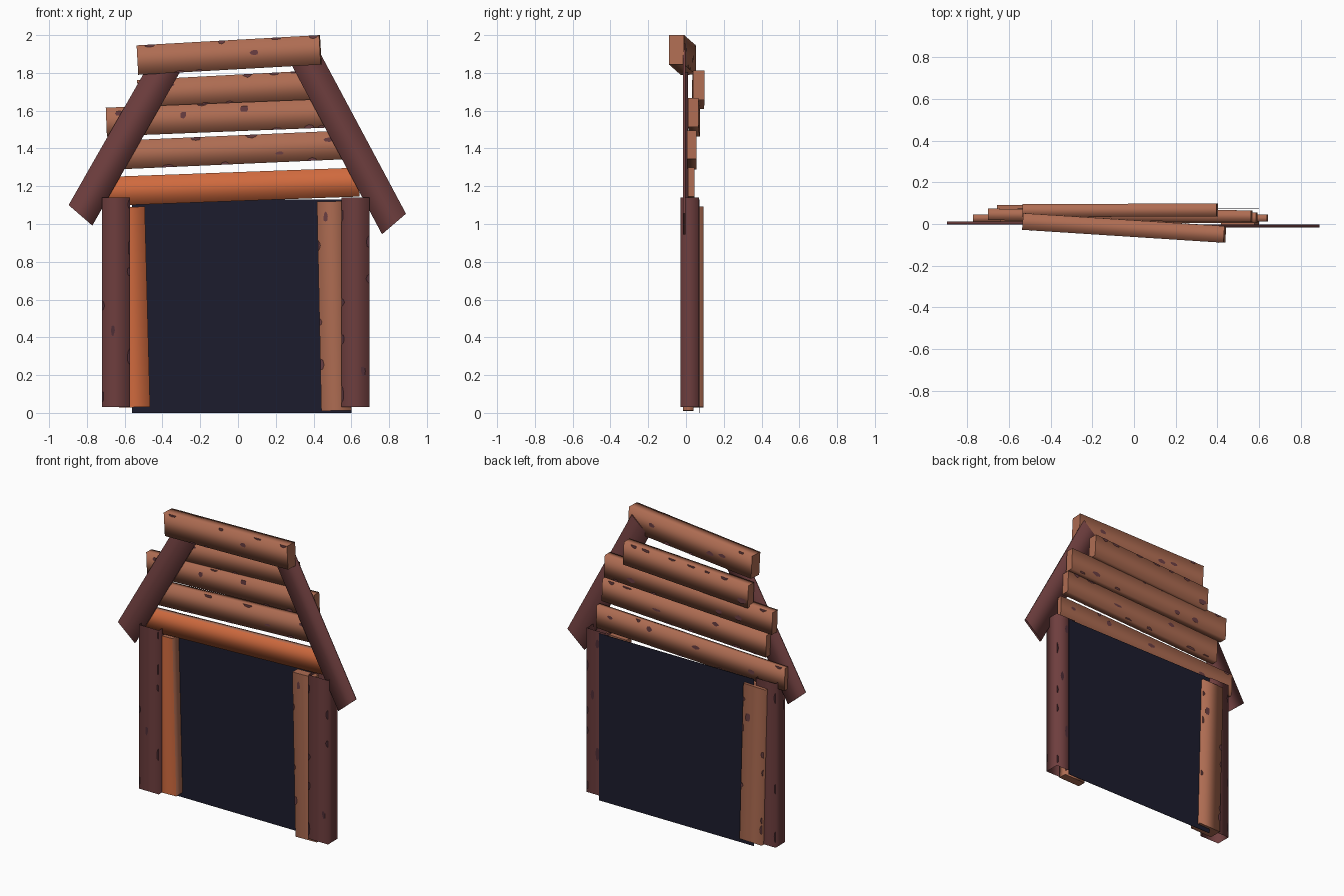
import bpy, bmesh, math, random
from mathutils import Vector

if "Cube" in bpy.data.objects:
    bpy.data.objects.remove(bpy.data.objects["Cube"])

random.seed(4)

def srgb(r, g, b):
    return tuple((c / 255 / 12.92) if c < 11 else ((c / 255 + 0.055) / 1.055) ** 2.4 for c in (r, g, b)) + (1,)

def material(name, rgb):
    m = bpy.data.materials.new(name)
    m.diffuse_color = srgb(*rgb)
    m.use_nodes = True
    m.node_tree.nodes["Principled BSDF"].inputs["Base Color"].default_value = m.diffuse_color
    return m

BROWN = material("plank brown", (174, 108, 82))
ORANGE = material("fresh orange wood", (208, 106, 62))
POST = material("dark red wood", (110, 62, 62))
CHIP = material("worn plum", (106, 62, 66))
DARKCHIP = material("worn dark plum", (78, 46, 54))
NIGHT = material("night blue", (28, 28, 45))

def make_object(name, bm, mats):
    mesh = bpy.data.meshes.new(name)
    bm.to_mesh(mesh)
    bm.free()
    for m in mats:
        mesh.materials.append(m)
    ob = bpy.data.objects.new(name, mesh)
    bpy.context.collection.objects.link(ob)
    return ob

def beam(name, a, b, height, depth, mat, front=None, chip=None, chips=0,
         chip_size=(0.03, 0.014), caps=True, skew=0):
    """Four-sided timber from a to b; long sides share smooth normals."""
    a, b = Vector(a), Vector(b)
    u = (b - a).normalized()
    d = Vector((0, 1, 0))
    d = (d - u * d.dot(u)).normalized()
    w = u.cross(d)
    length = (b - a).length

    def at(s, y, h):
        return a + u * s + d * y + w * h

    bm = bmesh.new()
    corners = [(-1, -1), (1, -1), (1, 1), (-1, 1)]
    rings = [[bm.verts.new(at(s + skew * h, y * depth / 2, h * height / 2)) for y, h in corners]
             for s in (0, length)]
    for i in range(4):
        j = (i + 1) % 4
        f = bm.faces.new((rings[0][i], rings[0][j], rings[1][j], rings[1][i]))
        f.smooth = True
        if front and i == 3:
            f.material_index = 1
    if caps:
        for r in rings:
            bm.faces.new(r)
    bmesh.ops.recalc_face_normals(bm, faces=bm.faces)
    make_object(name, bm, [mat, front or mat])

    # worn chips: thin irregular plates, mostly along the long edges, front and back
    if chips:
        bm = bmesh.new()
        for side in ((1,) if front else (-1, 1)):
            for k in range(chips):
                s0 = length * (k + random.uniform(0.2, 0.8)) / chips
                h0 = random.choice((-1, 1, -1, 1, random.uniform(-0.6, 0.6))) * height / 2
                rs = chip_size[0] * random.uniform(0.6, 1.2)
                rh = chip_size[1] * random.uniform(0.7, 1.5)
                pts = []
                for n in range(8):
                    t, q = n * math.tau / 8, random.uniform(0.75, 1.1)
                    s = min(max(s0 + rs * q * math.cos(t), 0), length)
                    h = min(max(h0 + rh * q * math.sin(t), -height / 2), height / 2)
                    pts.append(at(s, side * (depth / 2 + 0.0015), h))
                f = bm.faces.new([bm.verts.new(p) for p in pts])
                f.normal_update()
                if f.normal.dot(d) * side < 0:
                    f.normal_flip()
        make_object(name + "_chips", bm, [chip])

# dark doorway backing, fixed to the back of the posts
bm = bmesh.new()
bmesh.ops.create_cube(bm, size=1)
for v in bm.verts:
    v.co = Vector((0.02 + v.co.x * 1.16, 0.0735 + v.co.y * 0.002, 0.565 + v.co.z * 1.13))
make_object("doorway_panel", bm, [NIGHT])

# corner posts, open at both ends
for name, x in (("left_post", -0.646), ("right_post", 0.621)):
    beam(name, (x, 0.02, 0.03), (x, 0.02, 1.14), 0.148, 0.1, POST, chip=DARKCHIP, chips=7,
         chip_size=(0.04, 0.012), caps=False)

# sloping gable boards, very thin
beam("left_rafter", (-0.834, 0.004, 1.046), (-0.358, 0.004, 1.88), 0.163, 0.015, POST, skew=0.016)
beam("right_rafter", (0.826, -0.009, 1.0), (0.345, -0.009, 1.90), 0.163, 0.015, POST, skew=-0.018)

# door jambs, slightly crooked
beam("left_jamb", (-0.548, 0.048, 0.03), (-0.576, 0.048, 1.09), 0.165, 0.088, BROWN,
     front=ORANGE, chip=CHIP, chips=8)
beam("right_jamb", (0.521, 0.012, 0.012), (0.498, 0.012, 1.12), 0.16, 0.056, BROWN,
     chip=CHIP, chips=8)

# horizontal boards from lintel up to ridge
beam("lintel_board", (-0.77, 0.028, 1.17), (0.64, 0.028, 1.222), 0.153, 0.034, BROWN,
     front=ORANGE, chip=CHIP, chips=8)
beam("lower_gable_board", (-0.64, 0.03, 1.365), (0.59, 0.03, 1.42), 0.152, 0.052, BROWN,
     chip=CHIP, chips=8)
beam("middle_gable_board", (-0.697, 0.046, 1.54), (0.565, 0.038, 1.59), 0.152, 0.055, BROWN,
     chip=CHIP, chips=8)
beam("upper_gable_board", (-0.53, 0.064, 1.685), (0.40, 0.068, 1.735), 0.155, 0.062, BROWN,
     chip=CHIP, chips=7)
beam("ridge_beam", (-0.53, 0.012, 1.868), (0.436, -0.05, 1.922), 0.156, 0.08, BROWN,
     chip=CHIP, chips=7)
